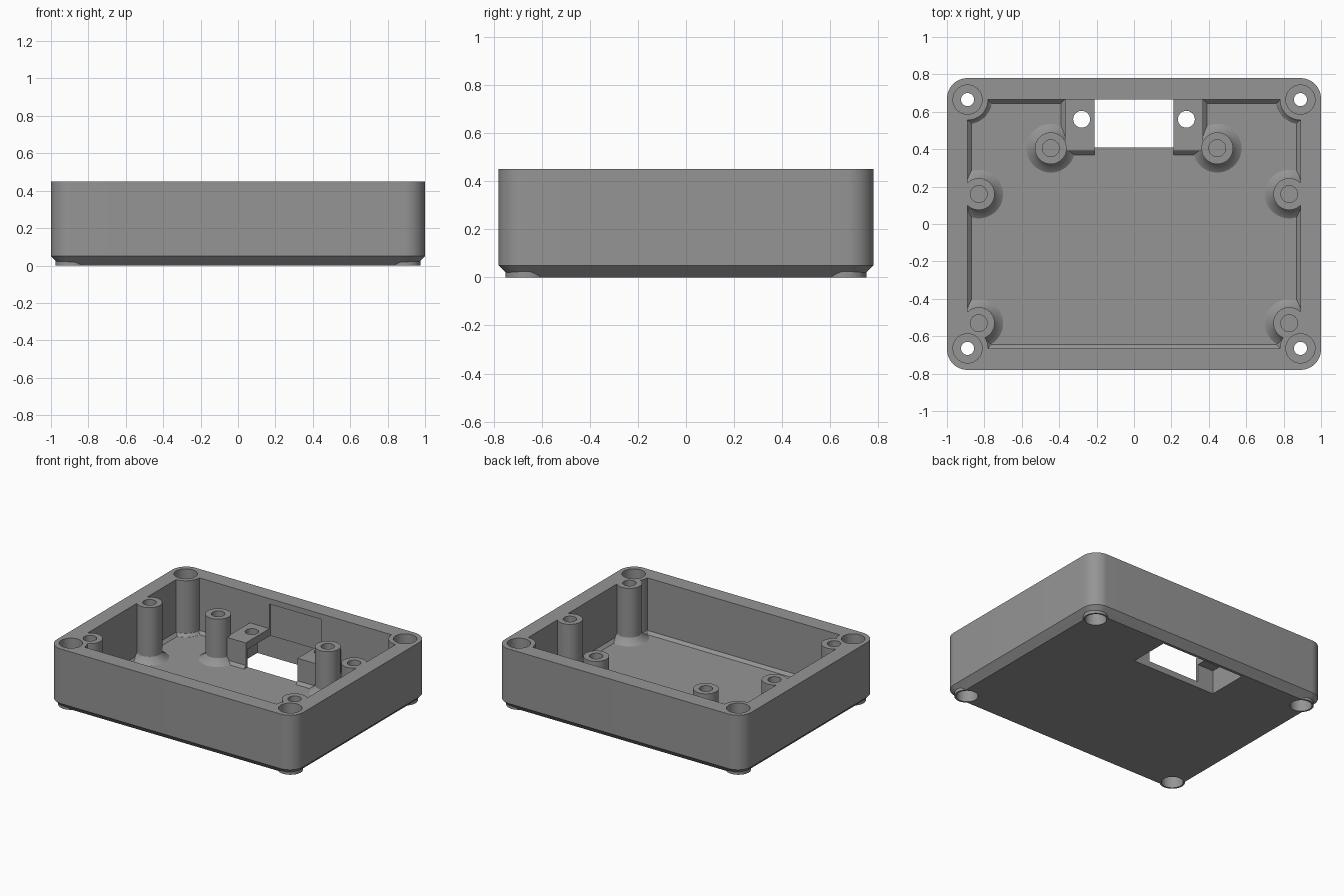
import bpy, bmesh, math

if "Cube" in bpy.data.objects:
    bpy.data.objects.remove(bpy.data.objects["Cube"])

grey = bpy.data.materials.new("mid_grey")
grey.diffuse_color = (0.3, 0.3, 0.3, 1)
grey.use_nodes = True
grey.node_tree.nodes["Principled BSDF"].inputs["Base Color"].default_value = grey.diffuse_color

FLOOR, TOP = 0.045, 0.45


def rect(x0, x1, y0, y1):
    return [(x0, y0), (x1, y0), (x1, y1), (x0, y1)]


def round_rect(hx, hy, r, n=12):
    pts = []
    for i, (sx, sy) in enumerate([(1, 1), (-1, 1), (-1, -1), (1, -1)]):
        for k in range(n + 1):
            a = math.pi / 2 * (i + k / n)
            pts.append((sx * (hx - r) + r * math.cos(a), sy * (hy - r) + r * math.sin(a)))
    return pts


def circle(x, y, r, n=48):
    return [(x + r * math.cos(2 * math.pi * k / n), y + r * math.sin(2 * math.pi * k / n)) for k in range(n)]


def loft(name, *sections):
    """Closed solid through (outline, height) sections."""
    bm = bmesh.new()
    rings = [[bm.verts.new((x, y, z)) for x, y in pts] for pts, z in sections]
    n = len(rings[0])
    for a, b in zip(rings, rings[1:]):
        for i in range(n):
            j = (i + 1) % n
            bm.faces.new((a[i], a[j], b[j], b[i]))
    bm.faces.new(rings[0][::-1])
    bm.faces.new(rings[-1])
    bmesh.ops.recalc_face_normals(bm, faces=bm.faces)
    me = bpy.data.meshes.new(name)
    bm.to_mesh(me)
    bm.free()
    me.materials.append(grey)
    ob = bpy.data.objects.new(name, me)
    bpy.context.collection.objects.link(ob)
    return ob


def box(name, x0, x1, y0, y1, z0, z1):
    return loft(name, (rect(x0, x1, y0, y1), z0), (rect(x0, x1, y0, y1), z1))


def cyl(name, x, y, r, z0, z1):
    return loft(name, (circle(x, y, r), z0), (circle(x, y, r), z1))


def combine(target, tool, op):
    mod = target.modifiers.new(op, 'BOOLEAN')
    mod.object, mod.operation, mod.solver = tool, op, 'EXACT'
    bpy.context.view_layer.objects.active = target
    bpy.ops.object.modifier_apply(modifier=mod.name)
    bpy.data.objects.remove(tool)


def flared(name, x, y, r, flare, h):
    """Pillar with a flared foot on the floor."""
    return loft(name, (circle(x, y, r + flare), 0), (circle(x, y, r + flare), FLOOR),
                (circle(x, y, r + flare * 0.4), FLOOR + flare * 0.4),
                (circle(x, y, r), FLOOR + flare), (circle(x, y, r), h))


corners = [(sx * 0.89, sy * 0.665) for sx in (-1, 1) for sy in (-1, 1)]
wall_posts = [(s * 0.83, y) for s in (-1, 1) for y in (0.16, -0.53)]
port_posts = [(s * 0.445, 0.405) for s in (-1, 1)]

# Outer body with a chamfered lower edge, and round feet
body = loft("enclosure_base", (round_rect(0.95, 0.73, 0.06), 0),
            (round_rect(1, 0.78, 0.11), 0.05), (round_rect(1, 0.78, 0.11), TOP))
for x, y in corners:
    combine(body, cyl("foot", x, y, 0.085, 0, 0.08), 'UNION')

# Cavity volume, less the pillars and port blocks that stand in it
inner = rect(-0.89, 0.89, -0.665, 0.665)
cavity = loft("cavity", (rect(-0.87, 0.87, -0.645, 0.645), FLOOR), (inner, FLOOR + 0.02), (inner, 0.6))
for x, y in corners:
    combine(cavity, flared("corner_column", x, y, 0.11, 0.02, 0.7), 'DIFFERENCE')
for x, y in wall_posts:
    combine(cavity, flared("wall_post", x, y, 0.085, 0.045, 0.7), 'DIFFERENCE')
for x, y in port_posts:
    combine(cavity, flared("port_post", x, y, 0.085, 0.045, 0.375), 'DIFFERENCE')
for s in (-1, 1):
    wide = rect(s * 0.21, s * 0.39, 0.37, 0.72)
    slim = rect(s * 0.21, s * 0.37, 0.39, 0.72)
    block = loft("port_block", (wide, 0), (wide, FLOOR), (slim, FLOOR + 0.02), (slim, 0.23))
    combine(cavity, block, 'DIFFERENCE')
combine(body, cavity, 'DIFFERENCE')

# Port recess underneath, slot through the floor and shallow wall pocket
combine(body, box("port_recess", -0.34, 0.34, 0.41, 0.71, -0.1, 0.175), 'DIFFERENCE')
combine(body, box("port_slot", -0.21, 0.21, 0.41, 0.675, -0.1, 0.41), 'DIFFERENCE')
for s in (-1, 1):
    combine(body, cyl("port_screw_hole", s * 0.28, 0.56, 0.045, 0.1, 0.3), 'DIFFERENCE')

# Screw holes in the posts and stepped bores in the corners
for x, y in wall_posts:
    combine(body, cyl("post_hole", x, y, 0.045, 0.25, 0.6), 'DIFFERENCE')
for x, y in port_posts:
    combine(body, cyl("post_hole", x, y, 0.045, 0.18, 0.6), 'DIFFERENCE')
for x, y in corners:
    bore = loft("corner_bore", (circle(x, y, 0.073), -0.1), (circle(x, y, 0.073), 0.1),
                (circle(x, y, 0.035), 0.1), (circle(x, y, 0.035), 0.25),
                (circle(x, y, 0.078), 0.25), (circle(x, y, 0.078), 0.6))
    combine(body, bore, 'DIFFERENCE')

# Smooth round surfaces, crisp edges
bpy.ops.object.select_all(action='DESELECT')
body.select_set(True)
bpy.context.view_layer.objects.active = body
bpy.ops.object.shade_smooth_by_angle(angle=math.radians(25))
